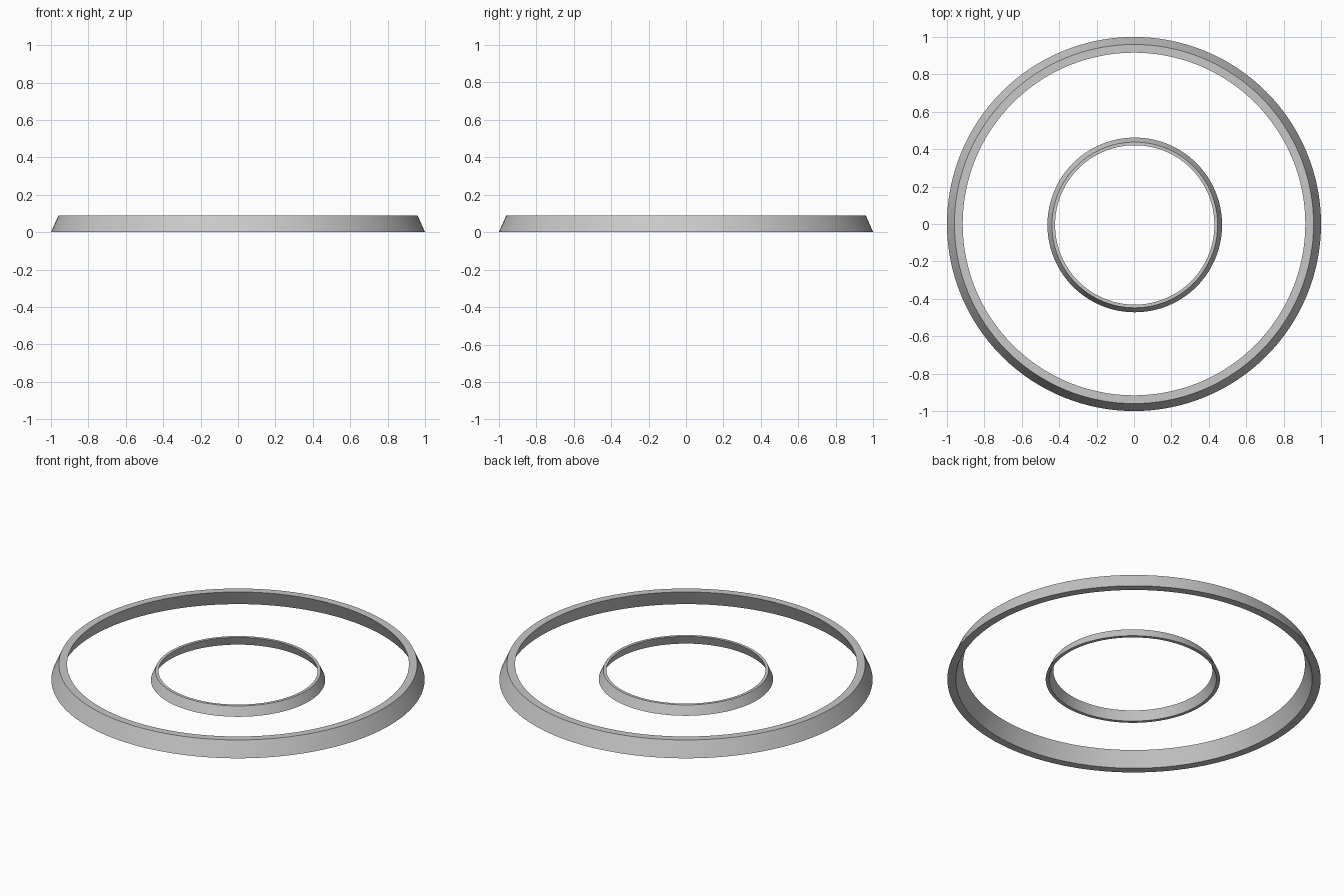
import bpy
import bmesh
import math
from mathutils import Vector

cube = bpy.data.objects.get("Cube")
if cube:
    bpy.data.objects.remove(cube, do_unlink=True)

SIDES = 128

# Single grey finish shared by both rings
grey = bpy.data.materials.new("light_grey")
grey.use_nodes = True
colour = (0.58, 0.58, 0.58, 1.0)
grey.diffuse_color = colour
grey.node_tree.nodes["Principled BSDF"].inputs["Base Color"].default_value = colour


def tapered_ring(name, profile, centre):
    """Revolve a closed (radius, height) profile around the z axis."""
    bm = bmesh.new()
    loops = []
    for radius, height in profile:
        loop = []
        for i in range(SIDES):
            a = math.tau * i / SIDES
            loop.append(bm.verts.new((radius * math.cos(a), radius * math.sin(a), height)))
        loops.append(loop)
    for k, lower in enumerate(loops):
        upper = loops[(k + 1) % len(loops)]
        for i in range(SIDES):
            j = (i + 1) % SIDES
            bm.faces.new((lower[i], lower[j], upper[j], upper[i]))
    bmesh.ops.recalc_face_normals(bm, faces=bm.faces)
    mesh = bpy.data.meshes.new(name)
    bm.to_mesh(mesh)
    bm.free()
    mesh.materials.append(grey)
    ring = bpy.data.objects.new(name, mesh)
    ring.location = Vector(centre)
    bpy.context.collection.objects.link(ring)
    bpy.ops.object.select_all(action="DESELECT")
    ring.select_set(True)
    bpy.context.view_layer.objects.active = ring
    bpy.ops.object.shade_smooth_by_angle(angle=math.radians(30))
    return ring


# Profiles run: outer foot, outer rim, inner rim, inner foot
tapered_ring("outer_ring", [(1.0, 0), (0.96, 0.09), (0.916, 0.09), (0.955, 0)], (0, 0, 0))
tapered_ring("inner_ring", [(0.467, 0), (0.443, 0.053), (0.426, 0.053), (0.448, 0)], (0.004, -0.005, 0))
